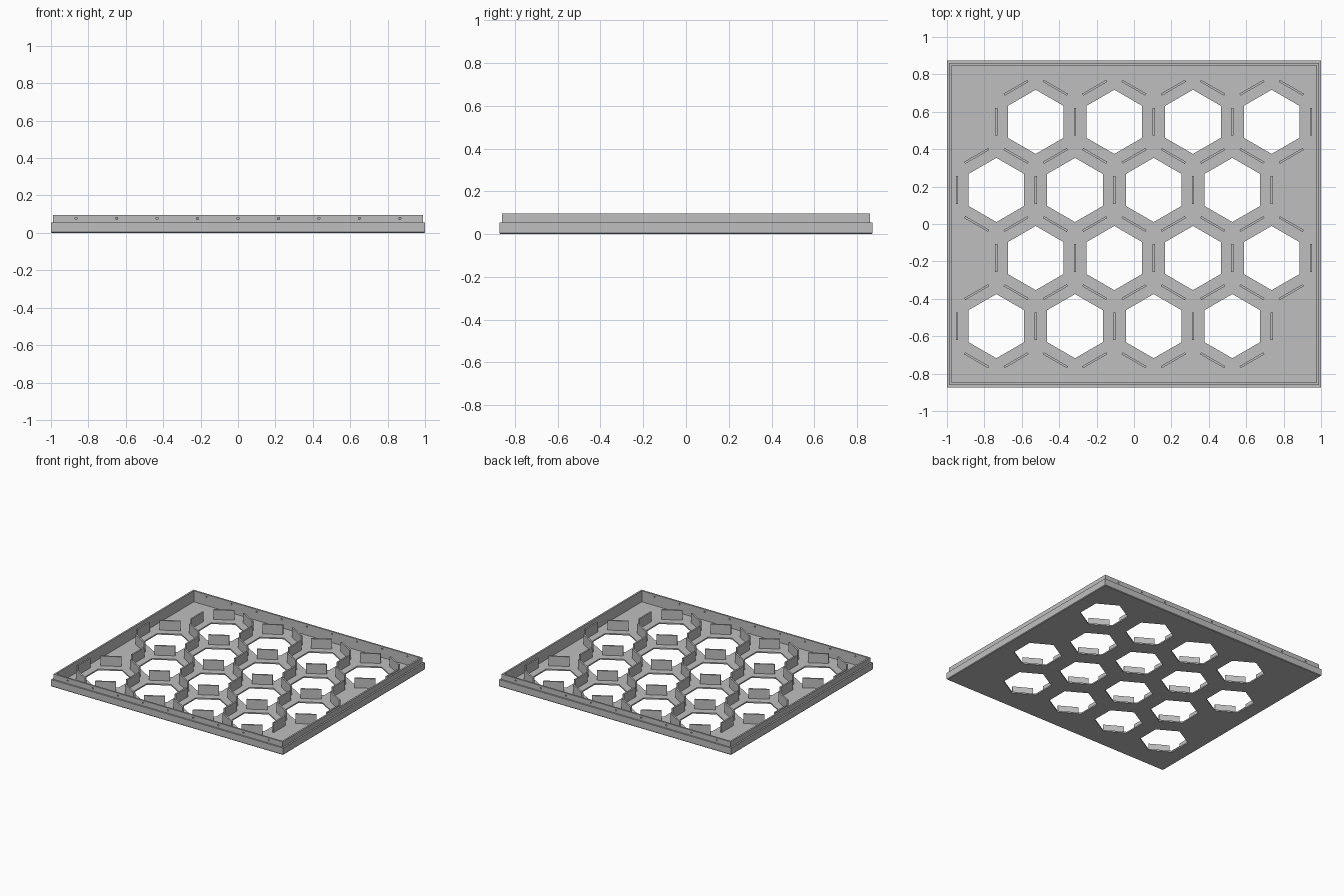
import bpy, bmesh, math
from mathutils import Matrix, Vector

if "Cube" in bpy.data.objects:
    bpy.data.objects.remove(bpy.data.objects["Cube"], do_unlink=True)

HALF_X, HALF_Y = 1.0, 0.873
PITCH, HOLE_R = 0.4205, 0.1715
FLOOR_Z, TAB_TOP = 0.01, 0.085

grey = bpy.data.materials.new("plain grey")
grey.use_nodes = True
colour = (0.52, 0.52, 0.52, 1)
grey.diffuse_color = colour
grey.node_tree.nodes["Principled BSDF"].inputs["Base Color"].default_value = colour


def make_object(name, bm):
    bmesh.ops.recalc_face_normals(bm, faces=bm.faces)
    mesh = bpy.data.meshes.new(name)
    bm.to_mesh(mesh)
    bm.free()
    mesh.materials.append(grey)
    obj = bpy.data.objects.new(name, mesh)
    bpy.context.collection.objects.link(obj)
    return obj


# Tray: rectangular loops stacked along an (inset, height) wall profile
profile = [(0.004, 0), (0, 0.005), (0, 0.055), (0.012, 0.055),
           (0.012, 0.096), (0.025, 0.096), (0.025, FLOOR_Z)]
bm = bmesh.new()
loops = []
for inset, z in profile:
    x, y = HALF_X - inset, HALF_Y - inset
    loops.append([bm.verts.new((sx * x, sy * y, z))
                  for sx, sy in ((-1, -1), (1, -1), (1, 1), (-1, 1))])
for low, high in zip(loops, loops[1:]):
    for i in range(4):
        j = (i + 1) % 4
        bm.faces.new((low[i], low[j], high[j], high[i]))
bm.faces.new(loops[0])
bm.faces.new(loops[-1])
tray = make_object("tray", bm)

# Hexagon centres: four staggered rows of four
row_step = PITCH * math.sqrt(3) / 2
centres = [Vector(((col - 1.5) * PITCH + (-1) ** (row + 1) * PITCH / 4,
                   (row - 1.5) * row_step, 0))
           for row in range(4) for col in range(4)]

# Cutters: hexagonal openings and small pin holes through front and back lips
bm = bmesh.new()
for c in centres:
    bmesh.ops.create_cone(bm, cap_ends=True, segments=6, radius1=HOLE_R,
                          radius2=HOLE_R, depth=0.1,
                          matrix=Matrix.Translation(c))
for i in range(-4, 5):
    place = Matrix.Translation((i * 0.2165, 0, 0.077)) @ Matrix.Rotation(math.pi / 2, 4, 'X')
    bmesh.ops.create_cone(bm, cap_ends=True, segments=10, radius1=0.006,
                          radius2=0.006, depth=2, matrix=place)
cutter = make_object("hole_cutter", bm)
cutter.hide_render = True

cut = tray.modifiers.new("holes", 'BOOLEAN')
cut.operation = 'DIFFERENCE'
cut.solver = 'EXACT'
cut.object = cutter
bpy.context.view_layer.objects.active = tray
bpy.ops.object.modifier_apply(modifier=cut.name)
bpy.data.objects.remove(cutter, do_unlink=True)

# Divider tabs: one upright plate on each cell side, shared between neighbours
bm = bmesh.new()
placed = set()
base = FLOOR_Z - 0.004
for c in centres:
    for k in range(6):
        angle = k * math.pi / 3
        p = c + Vector((math.cos(angle), math.sin(angle), 0)) * PITCH / 2
        key = (round(p.x, 2), round(p.y, 2))
        if key in placed:
            continue
        placed.add(key)
        p.z = (base + TAB_TOP) / 2
        bmesh.ops.create_cube(bm, size=1, matrix=Matrix.Translation(p)
                              @ Matrix.Rotation(angle, 4, 'Z')
                              @ Matrix.Diagonal((0.012, 0.148, TAB_TOP - base, 1)))
make_object("divider_tabs", bm)
